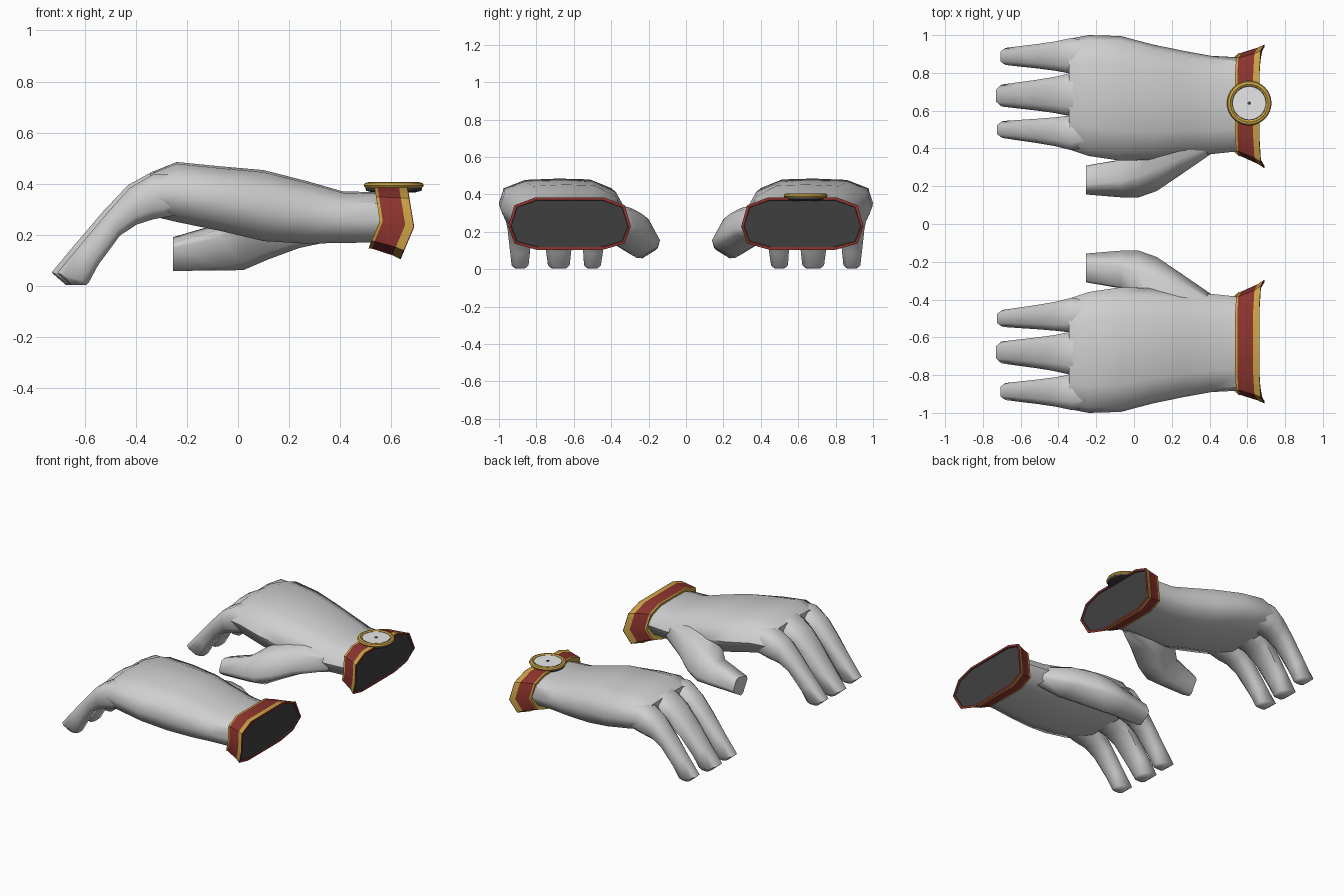
import bpy, bmesh, math
from mathutils import Vector

cube = bpy.data.objects.get("Cube")
if cube:
    bpy.data.objects.remove(cube)


def material(name, rgb):
    m = bpy.data.materials.new(name)
    m.use_nodes = True
    m.diffuse_color = (*rgb, 1)
    m.node_tree.nodes["Principled BSDF"].inputs["Base Color"].default_value = (*rgb, 1)
    return m


GREY = material("glove grey", (0.62, 0.62, 0.62))
RED = material("cuff red", (0.27, 0.035, 0.028))
GOLD = material("trim gold", (0.60, 0.37, 0.06))
DARK = material("dark grey", (0.055, 0.055, 0.055))
WHITE = material("dial white", (0.80, 0.80, 0.80))


def loft(name, rings, side, mats, bands=None, angle=50):
    """Skin a list of rings; bands gives the material of each strip, then the end cap."""
    bm = bmesh.new()
    rows = [[bm.verts.new((x, y * side, z)) for x, y, z in ring] for ring in rings]
    n = len(rows[0])
    for k, (a, b) in enumerate(zip(rows, rows[1:])):
        for i in range(n):
            j = (i + 1) % n
            f = bm.faces.new((a[i], a[j], b[j], b[i]))
            f.material_index = bands[k] if bands else 0
    bm.faces.new(rows[0])
    bm.faces.new(rows[-1]).material_index = bands[-1] if bands else 0
    bmesh.ops.recalc_face_normals(bm, faces=bm.faces)
    me = bpy.data.meshes.new(name)
    bm.to_mesh(me)
    bm.free()
    for m in mats:
        me.materials.append(m)
    ob = bpy.data.objects.new(name, me)
    bpy.context.collection.objects.link(ob)
    bpy.ops.object.select_all(action="DESELECT")
    ob.select_set(True)
    bpy.context.view_layer.objects.active = ob
    bpy.ops.object.shade_smooth_by_angle(angle=math.radians(angle))
    return ob


def chamfered(corners, cut):
    """Cut every corner of a polygon, leaving two points on each edge."""
    ring = []
    for i, c in enumerate(corners):
        a, b = Vector(c), Vector(corners[(i + 1) % len(corners)])
        ring += [a.lerp(b, cut), a.lerp(b, 1 - cut)]
    return ring


# Palm: one cross-section scaled along x
PALM_SHAPE = [(0, .5), (.06, .78), (.24, .98), (.5, 1), (.78, .97), (.96, .78),
              (1, .45), (.95, .15), (.77, 0), (.25, 0), (.06, .17)]
PALM = [  # x, inner y, outer y, bottom, top
    (.60, .39, .88, .17, .365), (.41, .37, .89, .168, .37), (.27, .365, .915, .165, .41),
    (.10, .34, .95, .175, .453), (-.07, .335, .995, .215, .468),
    (-.24, .36, 1.0, .25, .485), (-.345, .395, .98, .275, .442)]


def palm(name, side):
    rings = [[(x, y0 + u * (y1 - y0), z0 + v * (z1 - z0)) for u, v in PALM_SHAPE]
             for x, y0, y1, z0, z1 in PALM]
    loft(name, rings, side, [GREY])


# Fingers: back and underside of the bend, shared by all three
BEND = [((-.22, .45), (-.22, .29)), ((-.33, .45), (-.33, .272)), ((-.43, .395), (-.40, .25)),
        ((-.525, .295), (-.47, .205)), ((-.64, .16), (-.56, .085)),
        ((-.73, .052), (-.60, .012)), ((-.675, .004), (-.61, .004))]
FINGERS = {  # root y range, tip y range, reach, drop
    "index_finger": ((.39, .575), (.455, .545), .985, .012),
    "middle_finger": ((.57, .80), (.622, .738), 1.0, 0),
    "outer_finger": ((.795, .985), (.842, .932), .945, .012)}


def finger(name, side, root, tip, reach, drop):
    rings = []
    for k, (top, low) in enumerate(BEND):
        t = max(0, (-.33 - top[0]) / .40) if k < 6 else 1
        t = t ** .75
        y0 = root[0] + (tip[0] - root[0]) * t
        y1 = root[1] + (tip[1] - root[1]) * t
        if k in (0, 6):
            y0, y1 = y0 + .02, y1 - .02
        pts = []
        for (x, z), (ya, yb) in ((top, (y0, y1)), (low, (y1, y0))):
            z -= drop * min(1, z / .3)
            x = -.33 + (x + .33) * reach
            pts += [(x, ya, z), (x, yb, z)]
        rings.append(chamfered(pts, .22))
    loft(name, rings, side, [GREY], angle=55)


# Thumb: leaning four-cornered sections, as (y, z) pairs
THUMB = {
    -.255: ((.150, .11), (.19, .195), (.32, .165), (.25, .048)),
    -.07: ((.130, .125), (.20, .25), (.355, .215), (.265, .048)),
    .02: ((.125, .13), (.215, .295), (.44, .31), (.29, .048)),
    .12: ((.16, .15), (.25, .325), (.52, .34), (.36, .095)),
    .24: ((.245, .19), (.31, .34), (.52, .35), (.44, .14)),
    .42: ((.375, .22), (.40, .30), (.50, .33), (.46, .18))}


def thumb(name, side):
    rings = [chamfered([(x, y, z) for y, z in pts], .16) for x, pts in THUMB.items()]
    loft(name, rings, side, [GREY], angle=60)


# Cuff: flared band with pointed sides, red with gold trim and a dark end
CUFF_SHAPE = [(0, .45), (.05, .85), (.22, 1), (.78, 1), (.95, .85),
              (1, .45), (.95, .12), (.77, 0), (.23, 0), (.05, .12)]


def mix(a, b, t):
    return a + (b - a) * t


def edge_x(v, low, mid, top):
    return mix(low, mid, v / .45) if v < .45 else mix(mid, top, (v - .45) / .55)


def cuff_ring(t, inset=0, shift=0):
    ring = []
    flare = t ** 1.5
    y0, y1 = mix(.36, .295, flare) + inset, mix(.905, .95, flare) - inset
    z0, z1 = mix(.147, .104, flare) + inset, .384 - inset
    for u, v in CUFF_SHAPE:
        x = mix(edge_x(v, .512, .555, .535), edge_x(v, .637, .69, .665), t)
        ring.append((x + shift, mix(y0, y1, u), mix(z0, z1, v)))
    return ring


def cuff(name, side):
    rings = [cuff_ring(0, .03, .01), cuff_ring(0), cuff_ring(.09), cuff_ring(.74),
             cuff_ring(.97), cuff_ring(1), cuff_ring(1, .014), cuff_ring(1, .016, -.008)]
    loft(name, rings, side, [RED, GOLD, DARK], [1, 1, 0, 1, 0, 0, 2, 2], angle=25)


# Round parts of the watch: stacked circles as (radius, z)
def turned(name, profile, mat, steps=32):
    rings = [[(.61 + r * math.cos(a * math.tau / steps),
               .64 + r * math.sin(a * math.tau / steps), z) for a in range(steps)]
             for r, z in profile]
    return loft(name, rings, 1, [mat], angle=35)


for prefix, side in (("front_", -1), ("back_", 1)):
    palm(prefix + "palm", side)
    thumb(prefix + "thumb", side)
    cuff(prefix + "cuff", side)
    for part, spec in FINGERS.items():
        finger(prefix + part, side, *spec)

turned("watch_base", [(.085, .366), (.108, .372), (.112, .386)], DARK)
turned("watch_bezel", [(.112, .384), (.118, .392), (.113, .402), (.100, .406),
                       (.091, .400), (.090, .390)], GOLD)
turned("watch_dial_edge", [(.092, .392), (.092, .398)], DARK)
turned("watch_dial", [(.086, .394), (.086, .4)], WHITE)
turned("watch_hub", [(.009, .398), (.009, .404)], DARK, 12)
